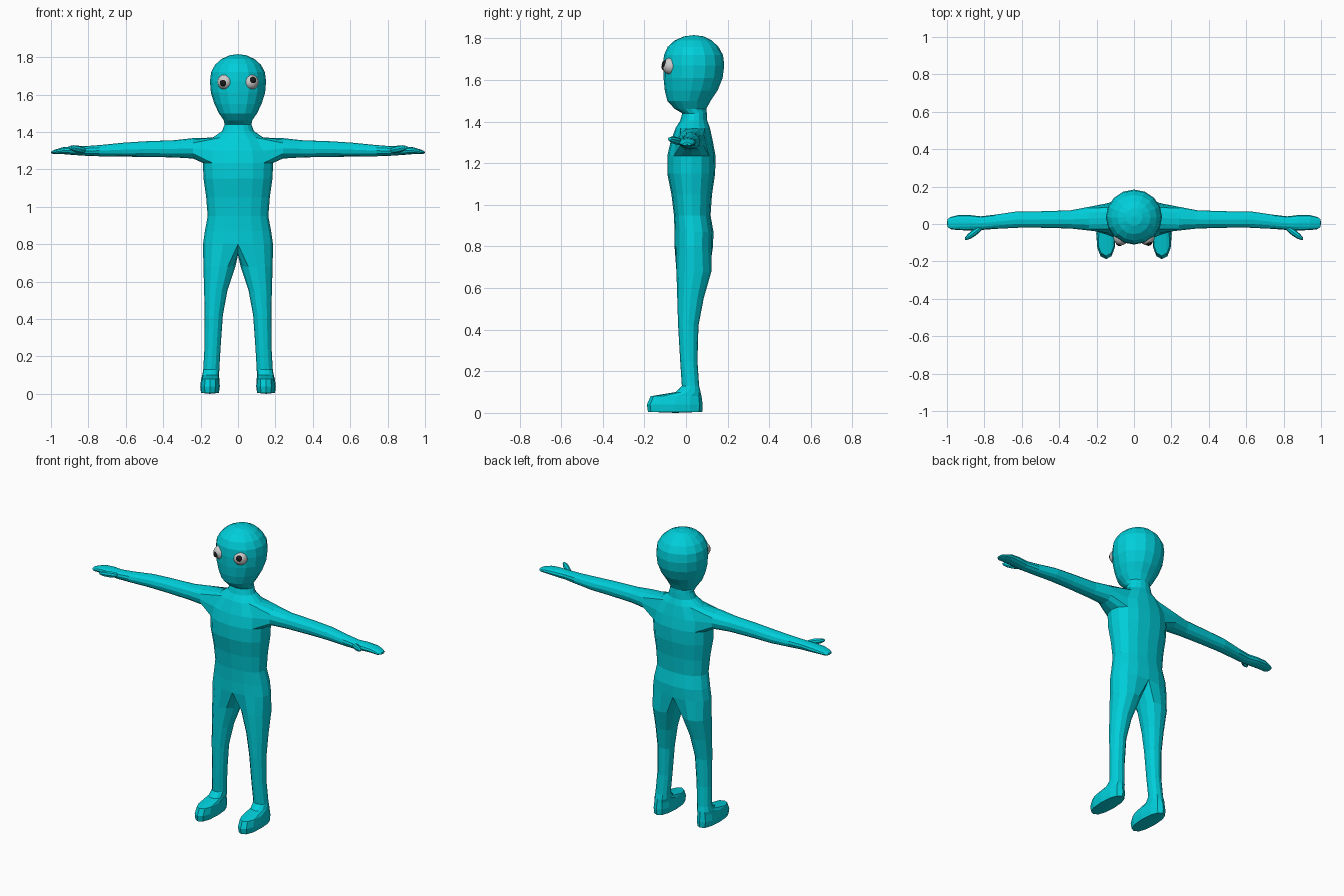
import bpy, bmesh
from math import sin, cos, pi, atan2
from mathutils import Vector, Matrix

if "Cube" in bpy.data.objects:
    bpy.data.objects.remove(bpy.data.objects["Cube"])

def material(name, rgb):
    m = bpy.data.materials.new(name)
    m.diffuse_color = (*rgb, 1)
    m.use_nodes = True
    m.node_tree.nodes["Principled BSDF"].inputs["Base Color"].default_value = m.diffuse_color
    return m

def finish(bm, name, mat=None, smooth=False):
    bmesh.ops.recalc_face_normals(bm, faces=bm.faces)
    me = bpy.data.meshes.new(name)
    bm.to_mesh(me)
    bm.free()
    ob = bpy.data.objects.new(name, me)
    bpy.context.collection.objects.link(ob)
    if mat:
        me.materials.append(mat)
    for p in me.polygons:
        p.use_smooth = smooth
    return ob

def oval(n, a0, a1, b0, b1, e=1.0):
    """n points of a (super)ellipse filling the box a0..a1, b0..b1"""
    pts = []
    for k in range(n):
        c, s = cos(2 * pi * k / n), sin(2 * pi * k / n)
        c, s = [abs(t) ** e * (1 if t > 0 else -1) for t in (c, s)]
        pts.append(((a0 + a1) / 2 + c * (a1 - a0) / 2, (b0 + b1) / 2 + s * (b1 - b0) / 2))
    return pts

def join(bm, r0, r1):
    n = len(r0)
    return [bm.faces.new((r0[k], r0[(k + 1) % n], r1[(k + 1) % n], r1[k])) for k in range(n)]

def extend(bm, loop, rings, tip):
    """Grow a tube from a loop through rings of points, closing it with a fan"""
    for pts in rings:
        new = [bm.verts.new(p) for p in pts]
        join(bm, loop, new)
        loop = new
    t = bm.verts.new(tip)
    for k in range(len(loop)):
        bm.faces.new((loop[k], loop[(k + 1) % len(loop)], t))

teal = material("teal", (0.0, 0.62, 0.70))
black = material("black", (0.01, 0.01, 0.01))

# z, half width, front y, back y
TRUNK = [(.80, .187, -.055, .13), (.87, .177, -.055, .132), (.95, .162, -.058, .118),
         (1.05, .170, -.07, .125), (1.15, .184, -.09, .14), (1.235, .188, -.09, .142),
         (1.30, .18, -.075, .13), (1.37, .135, -.05, .115), (1.405, .085, -.028, .102),
         (1.44, .072, -.018, .10)]
HEAD = [(1.462, .076, -.055, .098), (1.50, .102, -.09, .118), (1.55, .126, -.102, .152),
        (1.61, .145, -.108, .176), (1.67, .150, -.11, .184), (1.72, .144, -.106, .178),
        (1.76, .122, -.088, .156), (1.79, .088, -.055, .124), (1.81, .045, -.01, .085)]
# x, bottom z, top z, front y, back y
ARM = [(.24, 1.258, 1.367, -.035, .092), (.34, 1.264, 1.356, -.024, .073),
       (.50, 1.267, 1.350, -.02, .068), (.62, 1.268, 1.342, -.02, .068),
       (.74, 1.27, 1.33, -.026, .05), (.82, 1.273, 1.324, -.032, .041),
       (.88, 1.277, 1.324, -.034, .048), (.94, 1.282, 1.318, -.033, .048),
       (.98, 1.281, 1.305, -.028, .038), (.997, 1.285, 1.298, -.016, .026)]
# z, inner x, outer x, front y, back y
LEG = [(.68, .014, .185, -.046, .122), (.55, .057, .181, -.042, .085),
       (.42, .081, .178, -.038, .06), (.25, .093, .179, -.028, .055),
       (.13, .100, .186, -.02, .063), (.10, .101, .191, -.05, .07),
       (.08, .10, .197, -.17, .075), (.04, .097, .202, -.188, .08),
       (.005, .102, .198, -.183, .078)]

# Trunk and head, 16 sides
bm = bmesh.new()
N = 16
rings = []
for z, w, y0, y1 in TRUNK:
    e = .88 if z < 1.36 else 1
    rings.append([bm.verts.new((x, y, z)) for x, y in oval(N, -w, w, y0, y1, e)])
bands = [join(bm, a, b) for a, b in zip(rings, rings[1:])]
extend(bm, rings[-1], [[(x, y, z) for x, y in oval(N, -w, w, y0, y1)] for z, w, y0, y1 in HEAD],
       (0, .038, 1.816))

# Arms grow from openings in the shoulder bands
hip = rings[0]
crotch = [bm.verts.new((0, y, z)) for y, z in ((.085, .75), (.035, .742), (-.015, .75))]
for s, mid in ((1, 0), (-1, 8)):
    cols = [(mid + d) % N for d in (-2, -1, 0, 1, 2)]
    hole = [rings[r][c] for r in (5, 7) for c in cols] + [rings[6][cols[0]], rings[6][cols[-1]]]
    inner = [rings[6][c] for c in cols[1:-1]]
    bmesh.ops.delete(bm, geom=inner, context='VERTS')
    hole.sort(key=lambda v: (atan2(v.co.z - 1.30, v.co.y - .03) + .25) % (2 * pi))
    extend(bm, hole, [[(s * x, y, z) for y, z in oval(12, y0, y1, z0, z1, .93)]
                      for x, z0, z1, y0, y1 in ARM], (s, .005, 1.29))

    # Legs and feet grow from half of the hip ring plus the crotch
    half = [hip[(mid + s * k) % N] for k in range(-4, 5)]
    loop = half[4:] + crotch + half[:4]
    extend(bm, loop, [[(s * x, y, z) for x, y in oval(12, x0, x1, y0, y1, .85 if z < .12 else .95)]
                      for z, x0, x1, y0, y1 in LEG], (s * .15, -.05, 0))

    # Thumbs
    a, b = Vector((s * .805, -.01, 1.298)), Vector((s * .905, -.084, 1.318))
    rot = (b - a).to_track_quat('Z', 'Y').to_matrix().to_4x4()
    size = Matrix.Diagonal((.017, .019, (b - a).length / 2, 1))
    bmesh.ops.create_uvsphere(bm, u_segments=8, v_segments=6, radius=1,
                              matrix=Matrix.Translation((a + b) / 2) @ rot @ size)
finish(bm, "body", teal)

# Eyes with pupils looking slightly apart
def ball(name, loc, r, mat=None):
    bm = bmesh.new()
    bmesh.ops.create_uvsphere(bm, u_segments=24, v_segments=14, radius=r,
                              matrix=Matrix.Translation(loc))
    return finish(bm, name, mat, True)

for s, side, look in ((-1, "right", (-.33, -1, -.18)), (1, "left", (.35, -1, .35))):
    c = Vector((s * .069, -.072, 1.667))
    ball(side + "_eye", c, .041)
    ball(side + "_pupil", c + Vector(look).normalized() * .027, .0205, black)
